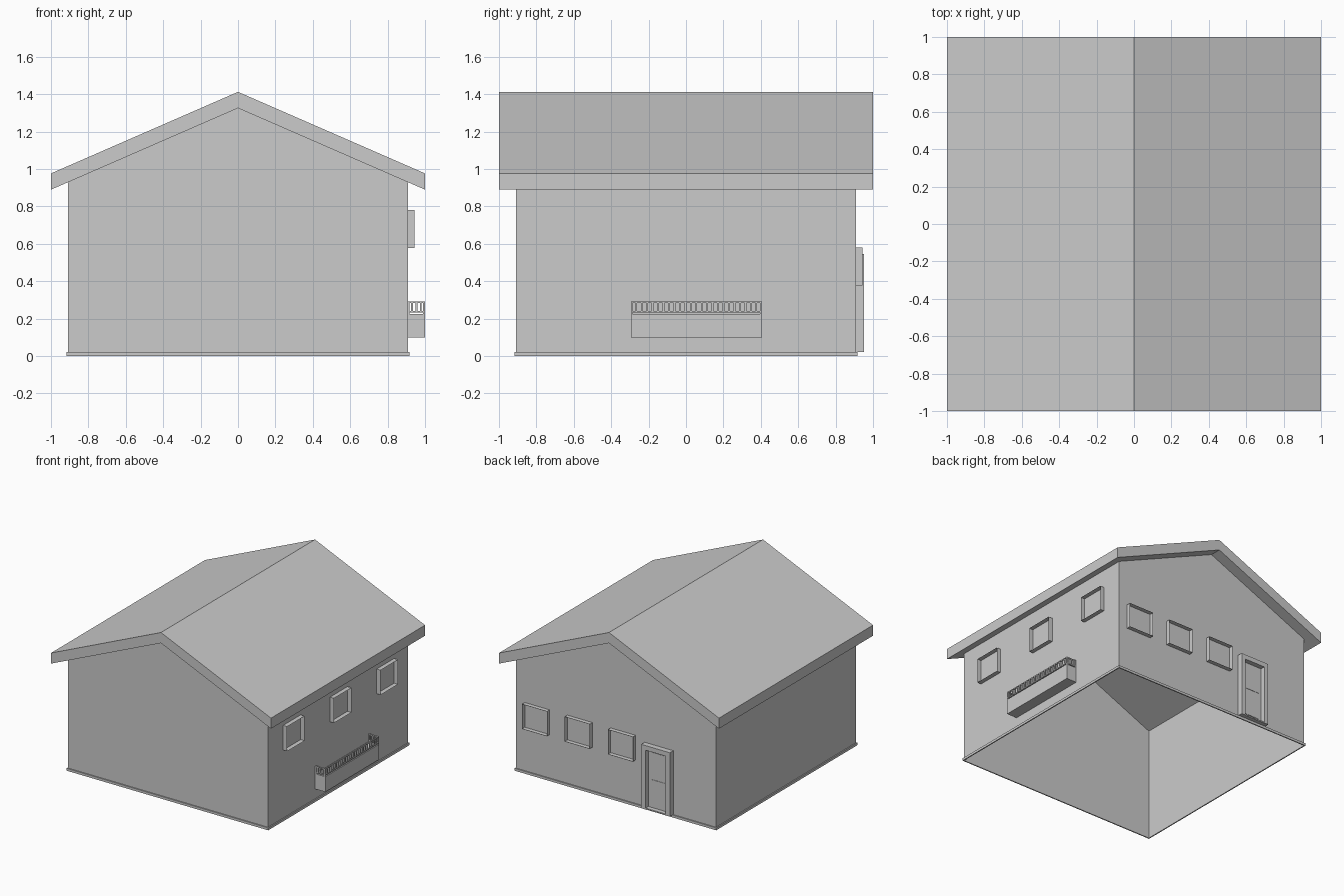
import bpy, bmesh
from mathutils import Vector

if "Cube" in bpy.data.objects:
    bpy.data.objects.remove(bpy.data.objects["Cube"])

W = 0.908          # half width of the walls
SLOPE = 0.436      # roof rise per unit
RIDGE = 1.325      # underside of the ridge


def finish(name, bm):
    bmesh.ops.recalc_face_normals(bm, faces=bm.faces)
    me = bpy.data.meshes.new(name)
    bm.to_mesh(me)
    bm.free()
    ob = bpy.data.objects.new(name, me)
    bpy.context.collection.objects.link(ob)
    return ob


def add_box(bm, lo, hi):
    vs = bmesh.ops.create_cube(bm, size=1)["verts"]
    lo, hi = Vector(lo), Vector(hi)
    for v in vs:
        v.co = (lo + hi) / 2 + v.co * (hi - lo)


def boxes(name, pairs):
    bm = bmesh.new()
    for lo, hi in pairs:
        add_box(bm, lo, hi)
    return finish(name, bm)


def gable_prism(name, profile, y, skip_edge=None, caps=True):
    """Extrude an xz profile along y, optionally leaving some sides open."""
    bm = bmesh.new()
    a = [bm.verts.new((x, -y, z)) for x, z in profile]
    b = [bm.verts.new((x, y, z)) for x, z in profile]
    n = len(a)
    for i in range(n):
        if skip_edge and i in skip_edge:
            continue
        j = (i + 1) % n
        bm.faces.new((a[i], a[j], b[j], b[i]))
    if caps:
        bm.faces.new(a)
        bm.faces.new(b)
    return finish(name, bm)


# Walls: thin shell, open at the bottom and under the roof
eave = RIDGE - SLOPE * W
gable_prism("walls", [(-W, 0), (W, 0), (W, eave), (0, RIDGE), (-W, eave)],
            W, skip_edge=(0, 2, 3))

# Roof: thick chevron
low, t = RIDGE - SLOPE, 0.087
gable_prism("roof", [(-1, low), (0, RIDGE), (1, low),
                     (1, low + t), (0, RIDGE + t), (-1, low + t)], 1)

# Base trim around the foot of the walls
o = 0.917
boxes("base_trim", [((-o, -o, 0), (o, -W, 0.02)), ((-o, W, 0), (o, o, 0.02)),
                    ((-o, -W, 0), (-W, W, 0.02)), ((W, -W, 0), (o, W, 0.02))])


# Window surrounds: thin open frames standing off the wall
def window(name, start, z0, side):
    bm = bmesh.new()
    w, h, depth = 0.227, 0.203, 0.036
    rings = []
    for d in (W, W + depth):
        ring = []
        for u, z in ((0, 0), (w, 0), (w, h), (0, h)):
            p = (d, start + u, z0 + z) if side == "right" else (start + u, d, z0 + z)
            ring.append(bm.verts.new(p))
        rings.append(ring)
    for i in range(4):
        j = (i + 1) % 4
        bm.faces.new((rings[0][i], rings[0][j], rings[1][j], rings[1][i]))
    finish(name, bm)


for i, y in enumerate((-0.71, -0.102, 0.503)):
    window(f"right_window_{i + 1}", y, 0.578, "right")
for i, x in enumerate((0.603, 0.215, -0.178)):
    window(f"back_window_{i + 1}", x, 0.377, "back")

# Door frame, sill, leaf and raised panels on the back wall
x0, x1, top, f = -0.52, -0.26, 0.545, 0.038
boxes("door_frame", [((x0, W, 0.02), (x0 + f, 0.953, top)),
                     ((x1 - f, W, 0.02), (x1, 0.953, top)),
                     ((x0 + f, W, top - f), (x1 - f, 0.953, top))])
boxes("door_sill", [((x0 + f, W, 0.02), (x1 - f, 0.95, 0.03))])
boxes("door_leaf", [((x0 + f, W - 0.002, 0.03), (x1 - f, 0.914, top - f))])
boxes("door_panels", [((x0 + f + 0.025, 0.912, z), (x1 - f - 0.025, 0.917, z + 0.2))
                      for z in (0.06, 0.285)])

# Balcony box on the right wall
ya, yb, xo = -0.295, 0.405, 1.0
boxes("balcony_box", [((W, ya, 0.1), (xo, yb, 0.225))])

# Balcony railing: two rails, balusters and corner posts
r = 0.01
rails = []
for z0, z1 in ((0.233, 0.241), (0.282, 0.29)):
    rails += [((xo - r, ya, z0), (xo, yb, z1)),
              ((W, ya, z0), (xo - r, ya + r, z1)),
              ((W, yb - r, z0), (xo - r, yb, z1))]
boxes("railing_rails", rails)

bars = []
n = 24
for i in range(1, n):
    y = ya + (yb - ya) * i / n
    bars.append(((xo - 0.009, y - 0.005, 0.241), (xo - 0.001, y + 0.005, 0.282)))
for k in range(1, 4):
    x = W + (xo - W) * k / 4
    for y in (ya + 0.001, yb - 0.009):
        bars.append(((x - 0.005, y, 0.241), (x + 0.005, y + 0.008, 0.282)))
boxes("railing_balusters", bars)
boxes("railing_posts", [((x, y, 0.225), (x + r, y + r, 0.29))
                        for x in (W, xo - r) for y in (ya, yb - r)])
